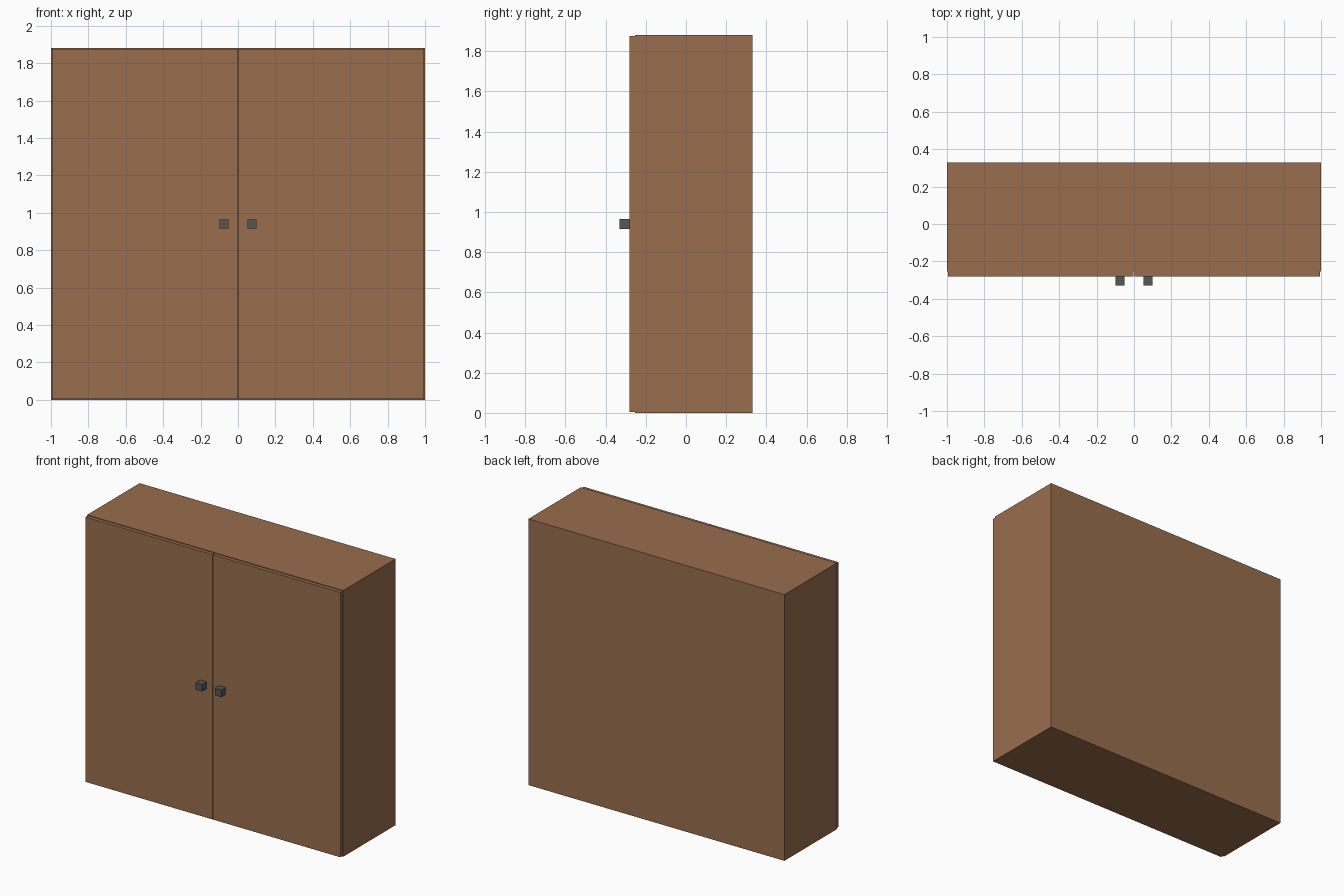
import bpy
import bmesh
from mathutils import Vector

cube = bpy.data.objects.get("Cube")
if cube:
    bpy.data.objects.remove(cube, do_unlink=True)


def material(name, rgb):
    mat = bpy.data.materials.new(name)
    mat.use_nodes = True
    colour = (*rgb, 1.0)
    mat.diffuse_color = colour
    mat.node_tree.nodes["Principled BSDF"].inputs["Base Color"].default_value = colour
    return mat


wood = material("brown wood", (0.32, 0.155, 0.077))
metal = material("dark grey metal", (0.09, 0.092, 0.092))


def box(name, low, high, mat, hollow=None):
    """Box between two corners; hollow = (wall, depth) opens it to the front."""
    low, high = Vector(low), Vector(high)
    bm = bmesh.new()
    bmesh.ops.create_cube(bm, size=1)
    for v in bm.verts:
        v.co = (low + high) / 2 + v.co * (high - low)
    if hollow:
        wall, depth = hollow
        front = next(f for f in bm.faces if f.normal.y < -0.9)
        bmesh.ops.inset_region(bm, faces=[front], thickness=wall)
        pushed = bmesh.ops.extrude_face_region(bm, geom=[front])["geom"]
        bmesh.ops.translate(bm, vec=(0, depth, 0),
                            verts=[g for g in pushed if isinstance(g, bmesh.types.BMVert)])
        if front.is_valid:
            bm.faces.remove(front)
        bmesh.ops.recalc_face_normals(bm, faces=bm.faces)
    mesh = bpy.data.meshes.new(name)
    bm.to_mesh(mesh)
    bm.free()
    mesh.materials.append(mat)
    obj = bpy.data.objects.new(name, mesh)
    bpy.context.collection.objects.link(obj)
    return obj


HEIGHT, BACK, FRONT, DOOR = 1.88, 0.33, -0.28, 0.025
GAP, KNOB = 0.005, 0.05

# Open-fronted cabinet body
box("cabinet_body", (-1, FRONT + DOOR, 0), (1, BACK, HEIGHT), wood, hollow=(0.03, 0.55))

# Pair of doors with square knobs
for side, s in (("left", 1), ("right", -1)):
    x = sorted((s * GAP / 2, s * (1 - GAP)))
    box(f"{side}_door", (x[0], FRONT, GAP), (x[1], FRONT + DOOR, HEIGHT - GAP), wood)
    cx, cz = s * 0.075, HEIGHT / 2
    box(f"{side}_knob", (cx - KNOB / 2, FRONT - KNOB, cz - KNOB / 2),
        (cx + KNOB / 2, FRONT, cz + KNOB / 2), metal)
